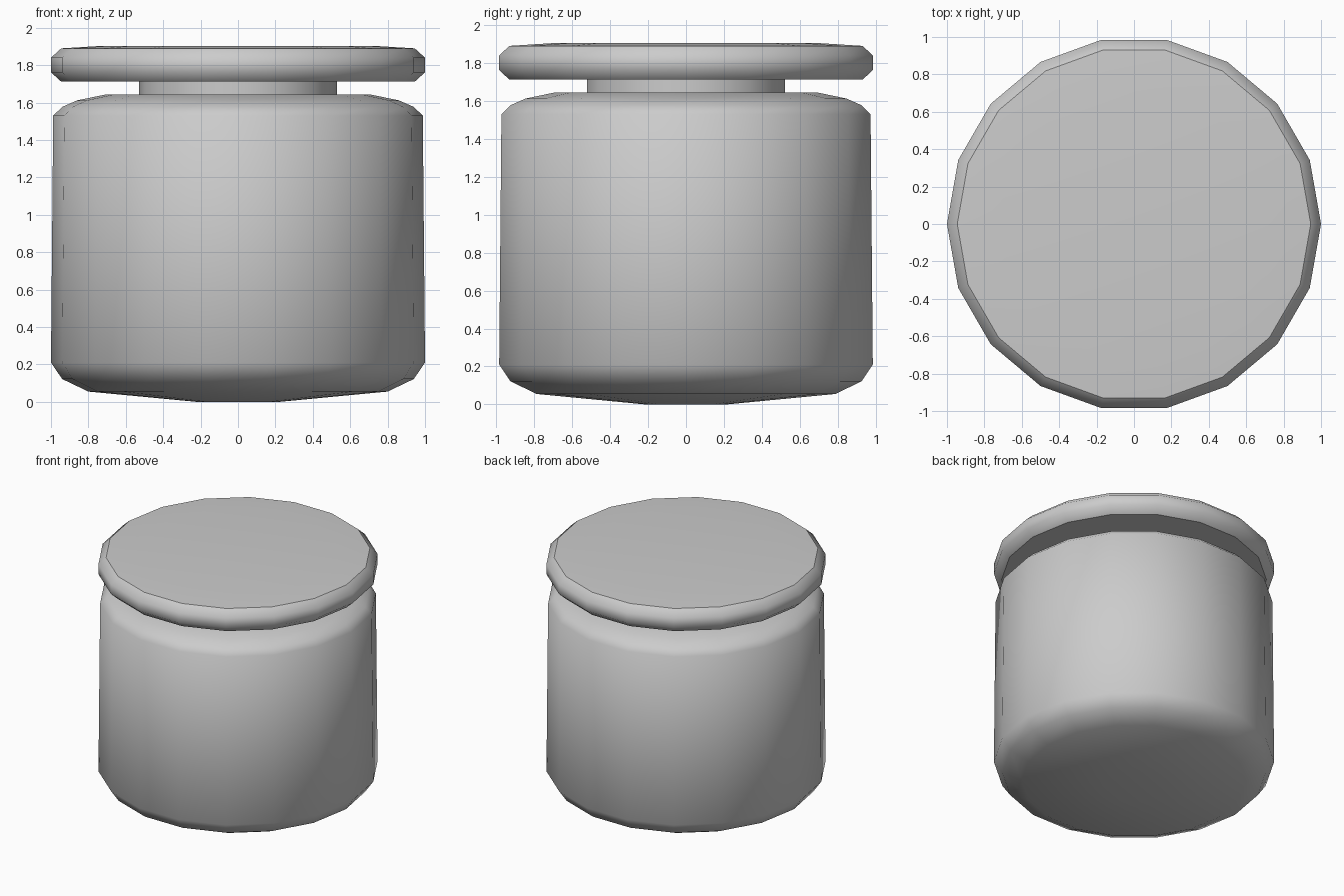
import bpy, bmesh
from math import cos, sin, tau

if "Cube" in bpy.data.objects:
    bpy.data.objects.remove(bpy.data.objects["Cube"])

SIDES = 18


def lathe(name, profile, sharp=()):
    """Revolve (radius, z) points into a closed solid; 'sharp' lists hard rings."""
    bm = bmesh.new()
    rings = [[bm.verts.new((r * cos(tau * i / SIDES), r * sin(tau * i / SIDES), z))
              for i in range(SIDES)] for r, z in profile]
    for a, b in zip(rings, rings[1:]):
        for i in range(SIDES):
            j = (i + 1) % SIDES
            bm.faces.new((a[i], a[j], b[j], b[i]))
    bm.faces.new(rings[0][::-1])
    bm.faces.new(rings[-1])
    for f in bm.faces:
        f.smooth = True
    for k in sharp:
        for i in range(SIDES):
            bm.edges.get((rings[k][i], rings[k][(i + 1) % SIDES])).smooth = False
    mesh = bpy.data.meshes.new(name)
    bm.to_mesh(mesh)
    bm.free()
    obj = bpy.data.objects.new(name, mesh)
    bpy.context.collection.objects.link(obj)
    return obj


# Rounded jar body with a shallow domed base and soft shoulder
lathe("jar_body", [(0.22, 0), (0.80, 0.055), (0.94, 0.122), (1.0, 0.21),
                   (0.988, 1.53), (0.94, 1.577), (0.86, 1.612), (0.71, 1.643)])

# Narrow neck between body and lid
lathe("jar_neck", [(0.53, 1.60), (0.53, 1.73)], sharp=(0, 1))

# Wide lid with chamfered rim and nearly flat top
lathe("jar_lid", [(0.945, 1.712), (1.0, 1.762), (1.0, 1.84),
                  (0.945, 1.89), (0.72, 1.904)], sharp=(0, 3))
